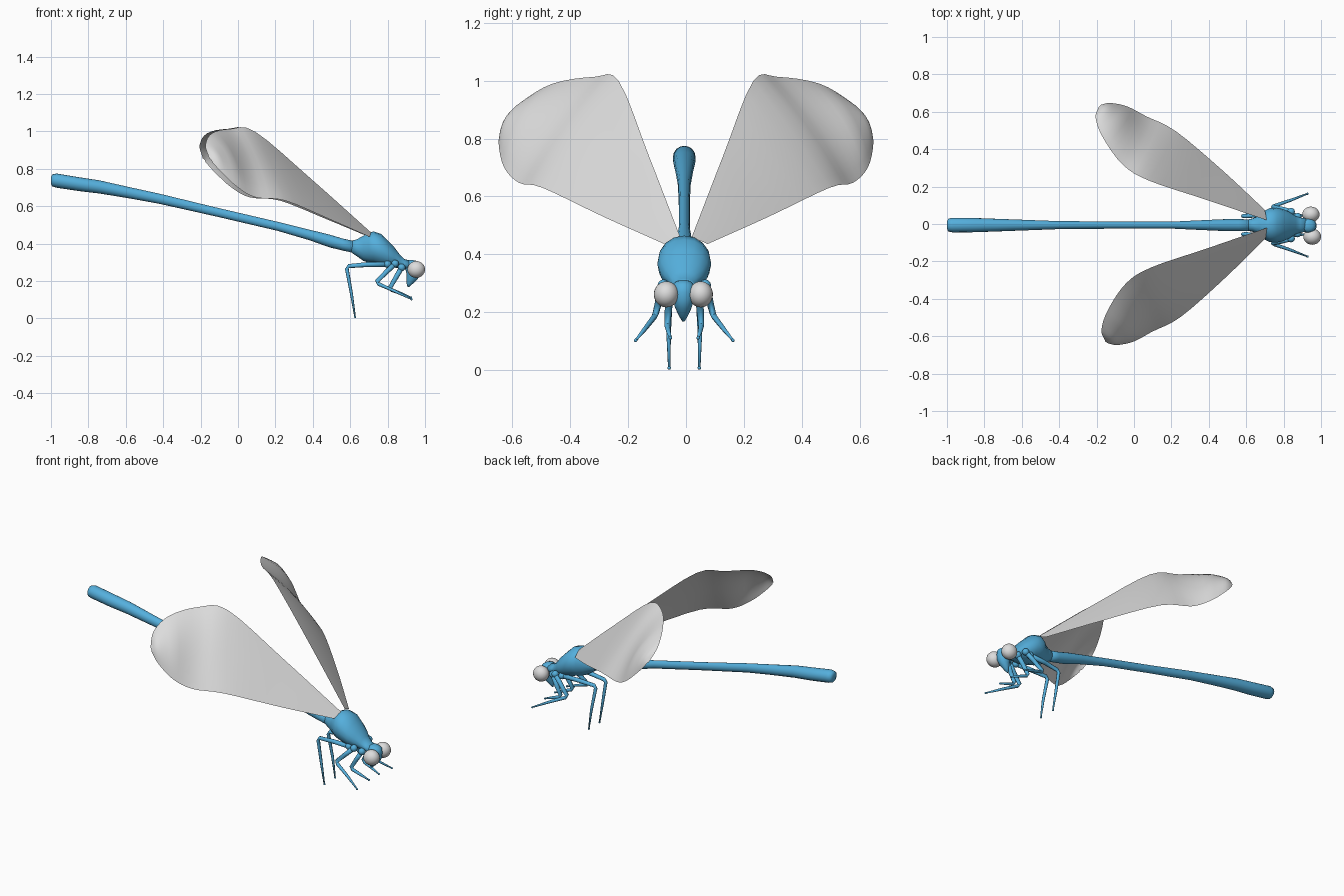
import bpy, math
from mathutils import Vector

if "Cube" in bpy.data.objects:
    bpy.data.objects.remove(bpy.data.objects["Cube"])

CY = -0.006  # the body sits slightly off the centre line


def material(name, rgb):
    m = bpy.data.materials.new(name)
    m.diffuse_color = (*rgb, 1)
    m.use_nodes = True
    m.node_tree.nodes["Principled BSDF"].inputs["Base Color"].default_value = m.diffuse_color
    return m


BLUE = material("body blue", (0.09, 0.43, 0.72))
GREY = material("pale grey", (0.72, 0.72, 0.72))


def make(name, verts, faces, mat):
    me = bpy.data.meshes.new(name)
    me.from_pydata([tuple(v) for v in verts], [], faces)
    me.materials.append(mat)
    for p in me.polygons:
        p.use_smooth = True
    ob = bpy.data.objects.new(name, me)
    bpy.context.collection.objects.link(ob)
    return ob


def loft(name, rings, mat, n):
    """Skin rings given as (centre, half-axis u, half-axis v), capped at both ends."""
    verts, faces = [], []
    for c, u, v in rings:
        for i in range(n):
            a = 2 * math.pi * i / n
            verts.append(c + u * math.cos(a) + v * math.sin(a))
    for r in range(len(rings) - 1):
        for i in range(n):
            j = (i + 1) % n
            faces.append((r * n + i, r * n + j, (r + 1) * n + j, (r + 1) * n + i))
    faces.append(tuple(reversed(range(n))))
    faces.append(tuple(range((len(rings) - 1) * n, len(rings) * n)))
    return make(name, verts, faces, mat)


def x_rings(stations):
    return [(Vector((x, CY, z)), Vector((0, ry, 0)), Vector((0, 0, rz)))
            for x, z, ry, rz in stations]


def ball(name, loc, size, mat):
    bpy.ops.mesh.primitive_uv_sphere_add(segments=24, ring_count=14, location=loc)
    ob = bpy.context.object
    ob.name = name
    ob.scale = size
    ob.data.materials.append(mat)
    bpy.ops.object.shade_smooth()
    return ob


# long abdomen: x, z, half width, half height
loft("abdomen", x_rings([
    (-1.0, .738, .018, .018), (-.993, .738, .034, .032), (-.97, .737, .039, .038),
    (-.85, .718, .038, .037), (-.74, .703, .034, .035), (-.58, .672, .028, .030),
    (-.42, .640, .022, .027), (-.12, .570, .019, .024), (.21, .493, .019, .024),
    (.38, .447, .027, .028), (.49, .414, .032, .034), (.56, .395, .032, .032),
    (.64, .378, .030, .032)]), BLUE, 16)

# thorax narrowing into the neck
loft("thorax", x_rings([
    (.60, .385, .028, .028), (.635, .378, .036, .045), (.67, .375, .052, .067),
    (.70, .378, .078, .080), (.725, .379, .091, .086), (.765, .366, .093, .086),
    (.80, .345, .085, .073), (.835, .327, .068, .055), (.865, .305, .048, .037),
    (.89, .29, .040, .027), (.92, .285, .036, .025)]), BLUE, 16)

# head with a snout pointing down
loft("head", [(Vector((x, CY - .003, z)), Vector((rx, 0, 0)), Vector((0, ry, 0)))
              for x, z, rx, ry in [(.91, .168, .004, .004), (.918, .185, .016, .014),
                                   (.932, .212, .030, .027), (.938, .24, .037, .036),
                                   (.935, .27, .042, .040), (.933, .295, .040, .037),
                                   (.928, .308, .026, .024), (.925, .312, .008, .008)]], BLUE, 16)


# legs: tapered bent tubes with a hip joint and a tiny foot
def leg(name, pts, radii, side):
    pts = [Vector((x, side * y + CY, z)) for x, y, z in pts]
    rings = []
    for i, p in enumerate(pts):
        t = (pts[min(i + 1, len(pts) - 1)] - pts[max(i - 1, 0)]).normalized()
        u = t.cross(Vector((0, 1, 0))).normalized()
        v = t.cross(u)
        rings.append((p, u * radii[i], v * radii[i]))
    loft(name, rings, BLUE, 8)
    ball(name + "_hip", pts[0], (.02, .02, .02), BLUE)
    ball(name + "_foot", pts[-1], (.006, .006, .006), BLUE)


LEGS = {
    "hind_leg": [(.80, .062, .29), (.69, .056, .288), (.592, .048, .28), (.582, .049, .265),
                 (.607, .054, .13), (.626, .052, .008)],
    "middle_leg": [(.84, .072, .293), (.795, .085, .25), (.742, .098, .198), (.75, .103, .185),
                   (.84, .134, .145), (.928, .168, .103)],
    "front_leg": [(.875, .045, .272), (.845, .054, .22), (.813, .058, .165), (.822, .058, .152),
                  (.875, .054, .132), (.925, .048, .112)],
}
for name, pts in LEGS.items():
    for side, label in ((1, "left_"), (-1, "right_")):
        leg(label + name, pts, [.014, .013, .011, .010, .008, .004], side)

# wings: a flat blade from the root that curls over towards its tip
UPPER = [(.71, .02, .46), (.385, .13, .745), (.08, .232, .998), (-.06, .317, 1.013),
         (-.165, .46, .99), (-.205, .566, .927), (-.188, .628, .855)]
LOWER = [(.70, .075, .436), (.475, .285, .53), (.225, .495, .63), (.065, .576, .647),
         (-.035, .628, .70), (-.125, .647, .782), (-.175, .638, .838)]
BULGE = [0, .003, .010, .032, .045, .032, .004]
LIFT = Vector((.67, .39, .62))


def spline(p, k, t):
    """Smooth curve through the points."""
    a, b = p[k], p[k + 1]
    p0 = p[k - 1] if k > 0 else a * 2 - b
    p3 = p[k + 2] if k + 2 < len(p) else b * 2 - a
    return .5 * (2 * a + (b - p0) * t + (2 * p0 - 5 * a + 4 * b - p3) * t * t
                 + (3 * a - p0 - 3 * b + p3) * t ** 3)


def wing(name, side):
    up = [Vector(p) for p in UPPER]
    low = [Vector(p) for p in LOWER]
    across, steps = 12, 4
    verts, faces = [], []
    rows = [(k, s / steps) for k in range(len(up) - 1) for s in range(steps)]
    rows.append((len(up) - 2, 1))
    for k, t in rows:
        a, b = spline(up, k, t), spline(low, k, t)
        h = BULGE[k] * (1 - t) + BULGE[k + 1] * t
        for i in range(across + 1):
            f = i / across
            p = a.lerp(b, f) + LIFT * h * 4 * f * (1 - f)
            if side < 0:  # this wing is swept back a little less
                p = Vector((p.x + .055 * p.y, -p.y, p.z))
            verts.append(p)
    w = across + 1
    for r in range(len(rows) - 1):
        for i in range(across):
            q = (r * w + i, r * w + i + 1, (r + 1) * w + i + 1, (r + 1) * w + i)
            faces.append(q if side < 0 else q[::-1])
    return make(name, verts, faces, GREY)


wing("left_wing", 1)
wing("right_wing", -1)

# round eyes
ball("left_eye", (.946, .051, .262), (.046, .042, .045), GREY)
ball("right_eye", (.953, -.068, .262), (.047, .043, .045), GREY)
